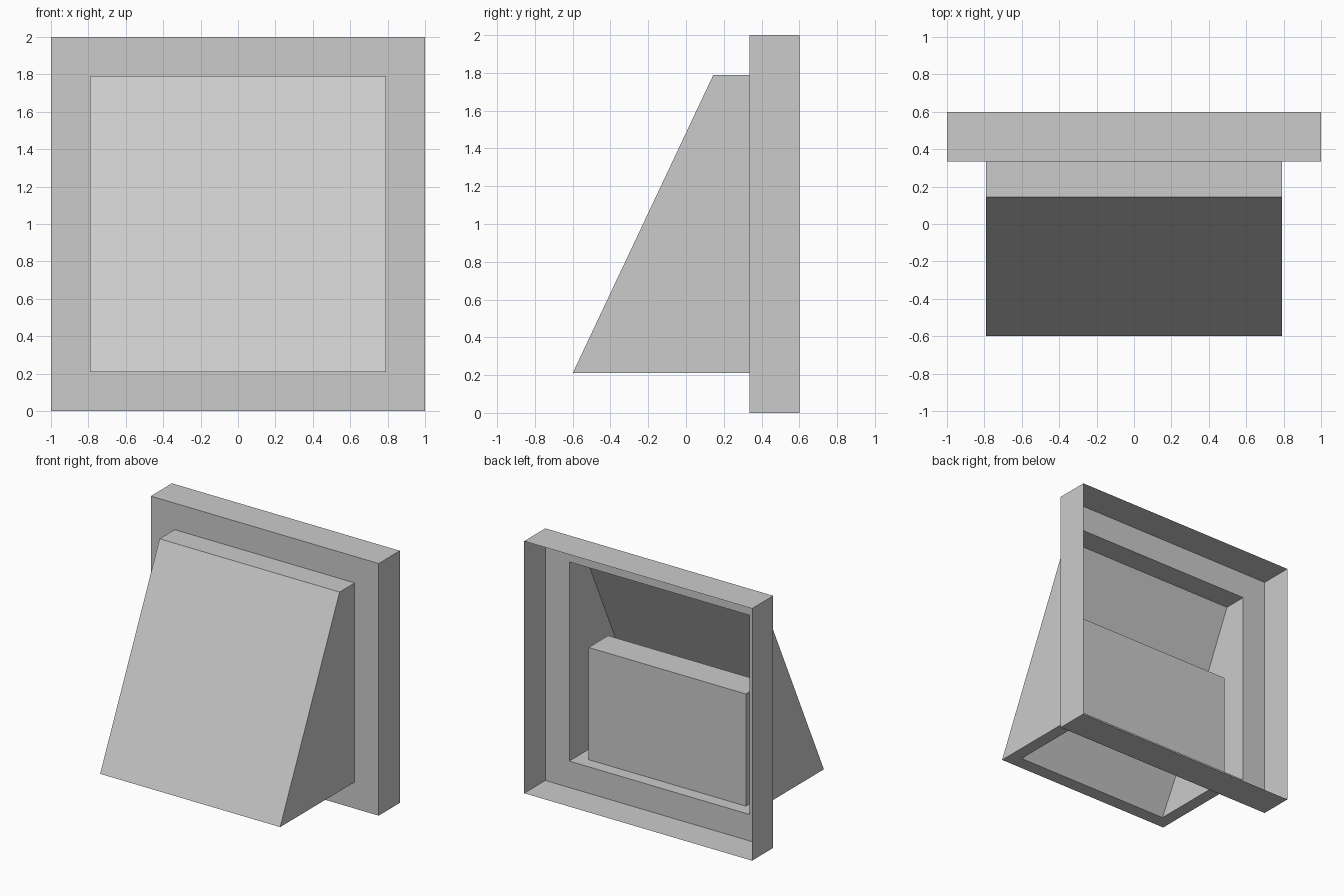
import bpy, bmesh

if "Cube" in bpy.data.objects:
    bpy.data.objects.remove(bpy.data.objects["Cube"])


def skin(name, loops, cap=False, skip=()):
    """Bridge four-cornered loops in order; optionally cap the last one."""
    bm = bmesh.new()
    rings = [[bm.verts.new(p) for p in loop] for loop in loops]
    for a, b in zip(rings, rings[1:]):
        for i in range(4):
            if i not in skip:
                j = (i + 1) % 4
                bm.faces.new((a[i], a[j], b[j], b[i]))
    if cap:
        bm.faces.new(rings[-1])
    mesh = bpy.data.meshes.new(name)
    bm.to_mesh(mesh)
    bm.free()
    obj = bpy.data.objects.new(name, mesh)
    bpy.context.collection.objects.link(obj)
    return obj


def upright(half, z0, z1, y_low, y_high):
    """Loop facing the front, possibly leaning back."""
    return [(-half, y_low, z0), (half, y_low, z0),
            (half, y_high, z1), (-half, y_high, z1)]


def flat(half, y0, y1, z):
    """Horizontal loop facing down."""
    return [(-half, y0, z), (-half, y1, z), (half, y1, z), (half, y0, z)]


BACK, JOIN, FRONT = 0.60, 0.335, -0.60
HALF, LOW, HIGH = 0.79, 0.21, 1.79

# Wall frame: thin pan open at the back, with a square hole into the hood
skin("wall_frame", [upright(1, 0, 2, BACK, BACK),
                    upright(1, 0, 2, JOIN, JOIN),
                    upright(HALF, LOW, HIGH, JOIN, JOIN)])

# Hood: top, sides and sloping front (the floor is a separate part)
skin("hood", [upright(HALF, LOW, HIGH, JOIN, JOIN),
              upright(HALF, LOW, HIGH, FRONT, 0.145)], cap=True, skip=(0,))

# Floor rim with a recessed intake pocket rising inside the hood
skin("intake_floor", [flat(HALF, FRONT, JOIN, LOW),
                      flat(0.69, -0.49, 0.235, LOW),
                      flat(0.69, -0.01, 0.235, 1.10)], cap=True)
